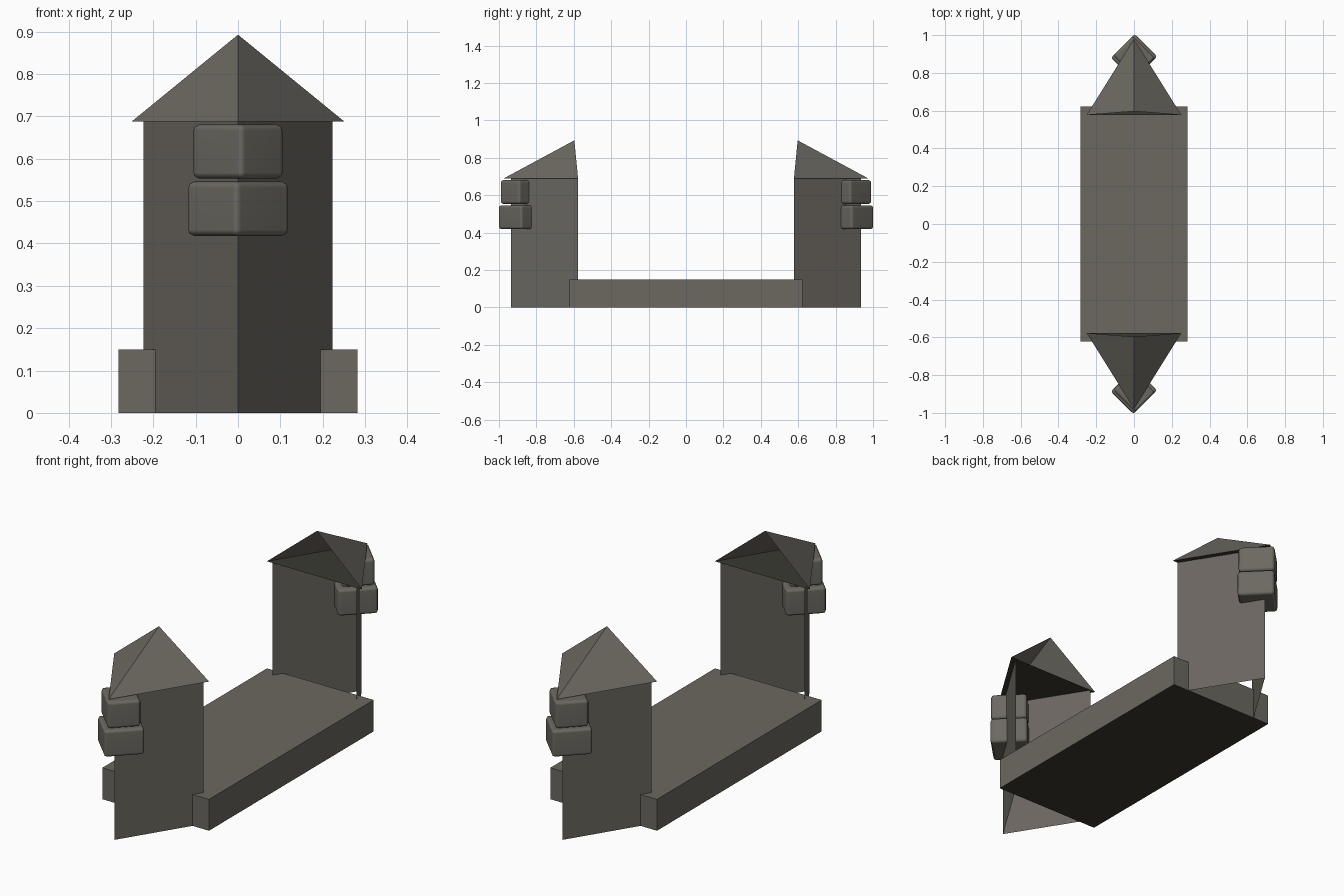
import bpy, bmesh
from math import pi, radians
from mathutils import Matrix

cube = bpy.data.objects.get("Cube")
if cube:
    bpy.data.objects.remove(cube, do_unlink=True)


def material(name, *rgb):
    mat = bpy.data.materials.new(name)
    mat.use_nodes = True
    mat.diffuse_color = (*rgb, 1)
    bsdf = next(n for n in mat.node_tree.nodes if n.type == 'BSDF_PRINCIPLED')
    bsdf.inputs["Base Color"].default_value = (*rgb, 1)
    bsdf.inputs["Roughness"].default_value = 0.9
    return mat


STONE = material("warm grey stone", 0.148, 0.139, 0.118)
DARK = material("dark underside", 0.042, 0.041, 0.031)
ROSE = material("rosy grey stone", 0.144, 0.13, 0.114)

EAVE = 0.688


def add(name, mesh, *materials):
    for mat in materials:
        mesh.materials.append(mat)
    obj = bpy.data.objects.new(name, mesh)
    bpy.context.collection.objects.link(obj)
    return obj


def sheet(name, verts, faces, *materials):
    mesh = bpy.data.meshes.new(name)
    mesh.from_pydata(verts, [], faces)
    return add(name, mesh, *materials)


def block(name, size, center, *materials, turn=0, round_off=0):
    bm = bmesh.new()
    bmesh.ops.create_cube(bm, size=1)
    bmesh.ops.scale(bm, vec=size, verts=bm.verts)
    if round_off:
        bmesh.ops.bevel(bm, geom=bm.edges[:], offset=round_off, segments=2,
                        profile=0.5, affect='EDGES')
    bmesh.ops.rotate(bm, verts=bm.verts, matrix=Matrix.Rotation(turn, 3, 'Z'))
    bmesh.ops.translate(bm, vec=center, verts=bm.verts)
    mesh = bpy.data.meshes.new(name)
    bm.to_mesh(mesh)
    bm.free()
    return add(name, mesh, *materials)


def corner_stone(name, size, center):
    obj = block(name, size, center, STONE, turn=radians(45), round_off=0.014)
    bpy.ops.object.select_all(action='DESELECT')
    obj.select_set(True)
    bpy.context.view_layer.objects.active = obj
    bpy.ops.object.shade_smooth()
    # Keep the broad faces flat and round only the edges
    obj.modifiers.new("flat faces", 'WEIGHTED_NORMAL')
    return obj


# Long slab joining the two towers, dark below
slab = block("floor_slab", (0.565, 1.245, 0.15), (0, 0, 0.075), STONE, DARK)
for face in slab.data.polygons:
    face.material_index = int(face.normal.z < -0.5)

# Two open-backed wedge towers, turned half a circle from each other
for side, spin in (("front", 0), ("back", pi)):
    plan = [(-0.223, -0.578), (0, -0.935), (0.223, -0.578)]
    walls = sheet(side + "_tower_walls",
                  [(x, y, z) for z in (0, EAVE) for x, y in plan],
                  [(0, 1, 4, 3), (1, 2, 5, 4)], STONE, ROSE)
    walls.data.polygons[0].material_index = 1
    # Roof: two slopes and a dark ceiling, open on the inner side
    roof = sheet(side + "_tower_roof",
                 [(-0.251, -0.577, EAVE), (0, -0.978, EAVE),
                  (0.251, -0.577, EAVE), (0, -0.597, 0.893)],
                 [(0, 1, 3), (1, 2, 3), (0, 2, 1)], STONE, DARK)
    roof.data.polygons[2].material_index = 1
    # Rounded corner stones set into the prow
    upper = corner_stone(side + "_upper_stone", (0.147, 0.166, 0.128),
                         (0, -0.885, 0.617))
    lower = corner_stone(side + "_lower_stone", (0.178, 0.17, 0.128),
                         (0, -0.883, 0.482))
    for obj in (walls, roof, upper, lower):
        obj.rotation_euler.z = spin
